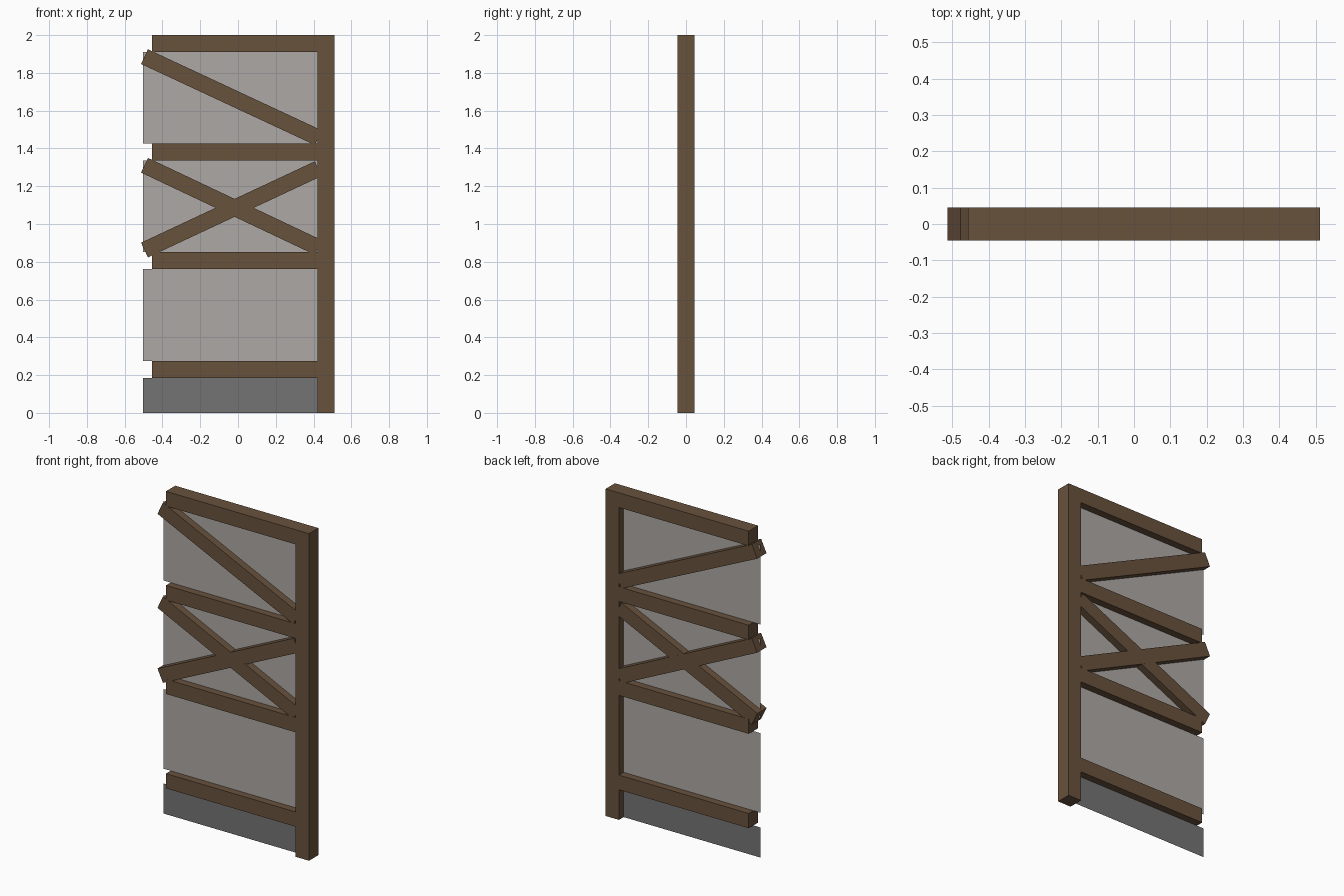
import bpy, bmesh, math
from mathutils import Matrix, Vector

if "Cube" in bpy.data.objects:
    bpy.data.objects.remove(bpy.data.objects["Cube"])


def material(name, rgb):
    m = bpy.data.materials.new(name)
    m.diffuse_color = (*rgb, 1)
    m.use_nodes = True
    m.node_tree.nodes["Principled BSDF"].inputs["Base Color"].default_value = m.diffuse_color
    return m


wood = material("brown_wood", (0.138, 0.084, 0.047))
plaster = material("light_grey_plaster", (0.423, 0.397, 0.376))
stone = material("dark_grey_base", (0.178, 0.175, 0.174))

T = 0.09            # timber thickness
X_POST = 0.422      # inner side of the post
X_RAIL = -0.456     # free end of the rails
X_PANEL = -0.503    # free edge of the infill panels


def add_object(name, bm, mat):
    mesh = bpy.data.meshes.new(name)
    bm.to_mesh(mesh)
    bm.free()
    mesh.materials.append(mat)
    ob = bpy.data.objects.new(name, mesh)
    bpy.context.collection.objects.link(ob)
    return ob


def beam(name, start, end, depth=T, width=T):
    """Square timber between two (x, z) points."""
    a, b = Vector((start[0], 0, start[1])), Vector((end[0], 0, end[1]))
    d = b - a
    bm = bmesh.new()
    bmesh.ops.create_cube(bm, size=1)
    m = (Matrix.Translation((a + b) / 2)
         @ Matrix.Rotation(-math.atan2(d.z, d.x), 4, 'Y')
         @ Matrix.Diagonal((d.length, depth, width, 1)))
    bmesh.ops.transform(bm, matrix=m, verts=bm.verts)
    return add_object(name, bm, wood)


def panel(name, z0, z1, mat):
    """Thin infill sheet in the middle of the frame."""
    bm = bmesh.new()
    corners = [(X_PANEL, z0), (X_POST, z0), (X_POST, z1), (X_PANEL, z1)]
    bm.faces.new([bm.verts.new((x, 0, z)) for x, z in corners])
    return add_object(name, bm, mat)


# Upright post on the right
beam("post", (X_POST + T / 2, 0), (X_POST + T / 2, 2))

# Horizontal rails, bottom to top
rails = [0.229, 0.806, 1.380, 1.955]
for i, z in enumerate(rails):
    beam(f"rail_{i + 1}", (X_RAIL, z), (X_POST, z))

# Infill panels between the rails, dark one at the foot
panel("base_panel", 0, rails[0] - T / 2, stone)
for i in range(3):
    panel(f"infill_panel_{i + 1}", rails[i] + T / 2, rails[i + 1] - T / 2, plaster)

# Diagonal braces: one in the top bay, a cross in the middle bay
beam("top_brace", (-0.495, 1.886), (0.425, 1.457), 0.0895, 0.086)
beam("cross_brace_down", (-0.495, 1.311), (0.425, 0.876), 0.0895, 0.086)
beam("cross_brace_up", (-0.495, 0.862), (0.425, 1.293), 0.089, 0.086)
